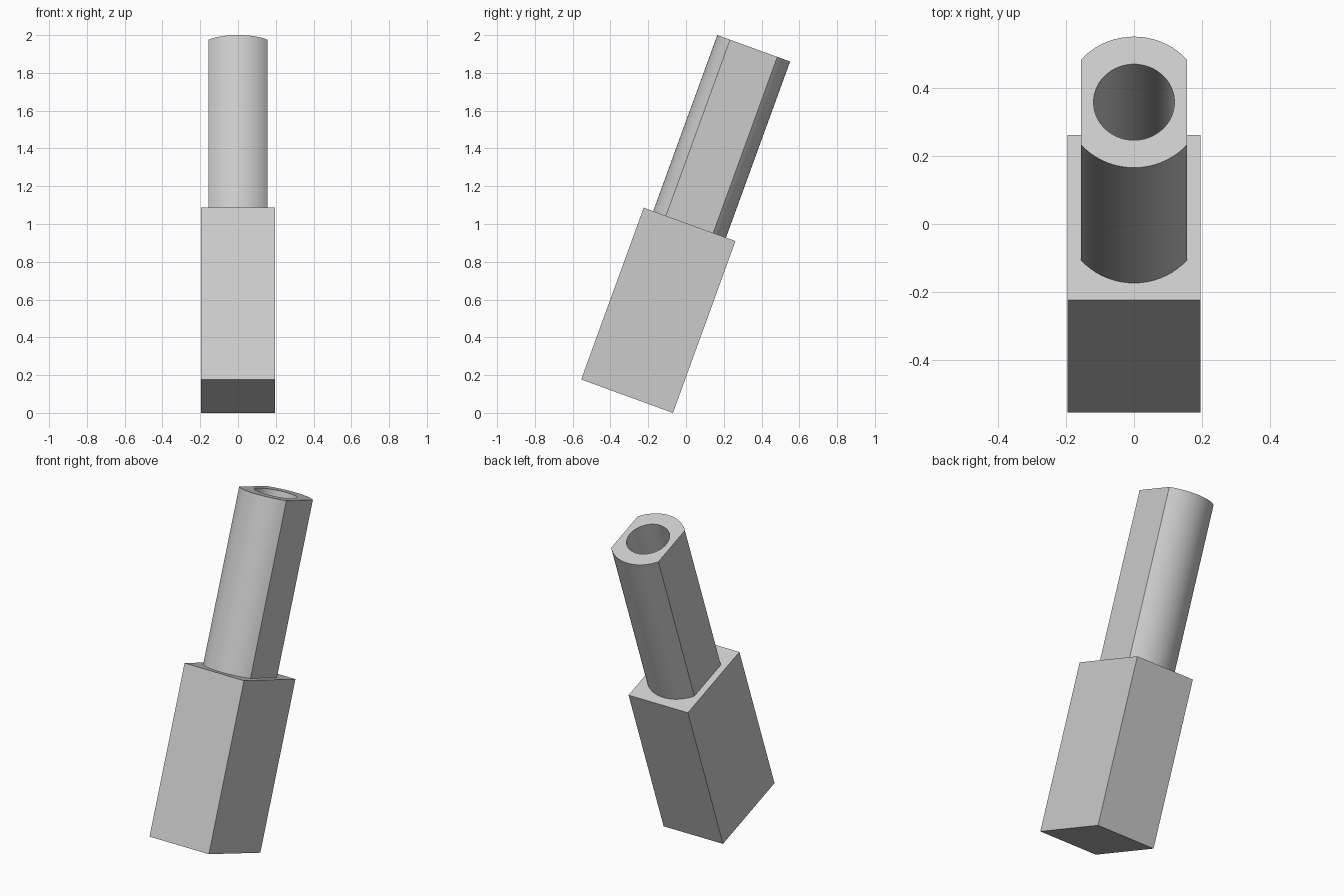
import bpy, bmesh, math
from mathutils import Matrix

cube = bpy.data.objects.get("Cube")
if cube:
    bpy.data.objects.remove(cube, do_unlink=True)

TILT = math.radians(-20)
BLOCK_W, BLOCK_D, BLOCK_H = 0.392, 0.517, 0.968
TUBE_R, FLAT_X, BORE_R, TUBE_H = 0.205, 0.156, 0.119, 0.992

# Shared leaning frame, origin at the middle of the block's underside
lift = BLOCK_D / 2 * math.sin(-TILT)
frame = Matrix.Translation((0, -0.312, lift)) @ Matrix.Rotation(TILT, 4, 'X')

grey = bpy.data.materials.new("light_grey")
grey.use_nodes = True
grey.diffuse_color = (0.6, 0.6, 0.6, 1)
grey.node_tree.nodes["Principled BSDF"].inputs["Base Color"].default_value = (0.6, 0.6, 0.6, 1)


def make_object(name, bm):
    bmesh.ops.recalc_face_normals(bm, faces=bm.faces)
    mesh = bpy.data.meshes.new(name)
    bm.to_mesh(mesh)
    bm.free()
    mesh.materials.append(grey)
    obj = bpy.data.objects.new(name, mesh)
    obj.matrix_world = frame
    bpy.context.collection.objects.link(obj)
    return obj


# Rectangular base block
bm = bmesh.new()
bmesh.ops.create_cube(bm, size=1, matrix=Matrix.Translation((0, 0, BLOCK_H / 2))
                      @ Matrix.Diagonal((BLOCK_W, BLOCK_D, BLOCK_H, 1)))
make_object("base_block", bm)

# Angles around the tube, with exact stops where the side flats begin
corner = math.acos(FLAT_X / TUBE_R)
stops = [corner, math.pi - corner, math.pi + corner, 2 * math.pi - corner, 2 * math.pi + corner]
STEPS = 18
angles = [a + (b - a) * i / STEPS for a, b in zip(stops, stops[1:]) for i in range(STEPS)]


def flat_sided(a):
    return min(TUBE_R, FLAT_X / max(abs(math.cos(a)), 1e-6))


def bore(a):
    return BORE_R


# Flat-sided tube with a round blind bore
bm = bmesh.new()


def ring(radius, z):
    return [bm.verts.new((radius(a) * math.cos(a), radius(a) * math.sin(a), z)) for a in angles]


top = BLOCK_H + TUBE_H
rings = [ring(flat_sided, BLOCK_H), ring(flat_sided, top),
         ring(bore, top), ring(bore, BLOCK_H + 0.01)]
for low, high in zip(rings, rings[1:]):
    for i in range(len(angles)):
        j = (i + 1) % len(angles)
        bm.faces.new((low[i], low[j], high[j], high[i]))
bm.faces.new(rings[0])
bm.faces.new(rings[-1])
tube = make_object("bored_tube", bm)

bpy.ops.object.select_all(action='DESELECT')
tube.select_set(True)
bpy.context.view_layer.objects.active = tube
bpy.ops.object.shade_smooth_by_angle(angle=math.radians(25))
